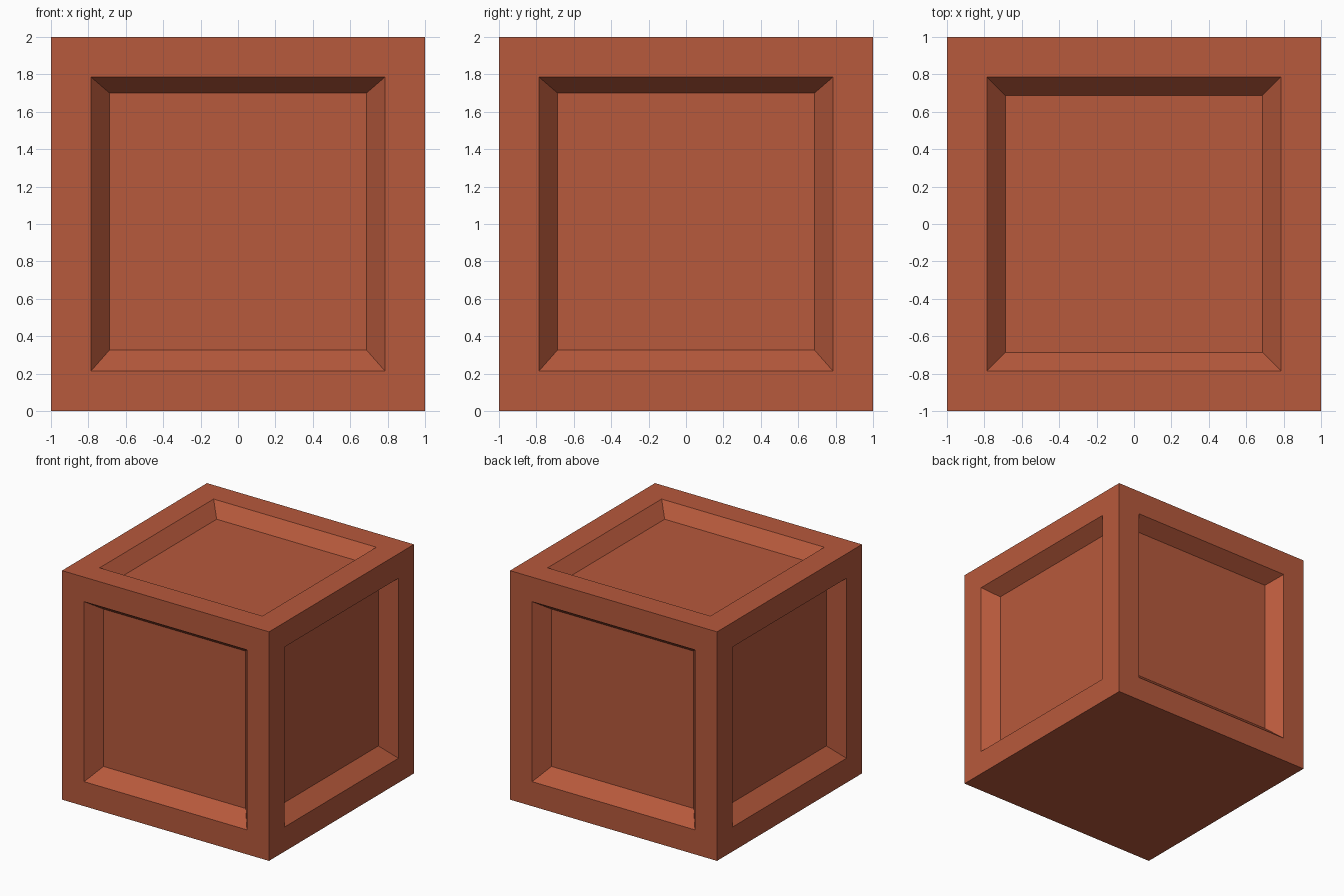
import bpy, bmesh
from mathutils import Vector

if "Cube" in bpy.data.objects:
    bpy.data.objects.remove(bpy.data.objects["Cube"])

SHIFT = 0.013          # recessed panels sit slightly high
DEPTH = 0.125          # recess depth before the shift

paint = bpy.data.materials.new("brick_red")
paint.diffuse_color = (0.474, 0.100, 0.045, 1)
paint.use_nodes = True
paint.node_tree.nodes["Principled BSDF"].inputs["Base Color"].default_value = paint.diffuse_color

# Crate: solid cube, every face but the bottom gets a frame and a bevelled recess
bm = bmesh.new()
bmesh.ops.create_cube(bm, size=2)
bmesh.ops.translate(bm, verts=bm.verts, vec=(0, 0, 1))
bm.normal_update()
panels = [f for f in bm.faces if f.normal.z > -0.5]

# Flat outer frame, then the sloped border
bmesh.ops.inset_individual(bm, faces=panels, thickness=0.214, use_even_offset=True)
bmesh.ops.inset_individual(bm, faces=panels, thickness=0.099, use_even_offset=True)

# Push panels inward along their outward axis
for f in panels:
    c = f.calc_center_median() - Vector((0, 0, 1))
    move = c.normalized() * -DEPTH + Vector((0, 0, SHIFT))
    bmesh.ops.translate(bm, verts=f.verts, vec=move)

bmesh.ops.recalc_face_normals(bm, faces=bm.faces)
mesh = bpy.data.meshes.new("crate")
bm.to_mesh(mesh)
bm.free()
mesh.materials.append(paint)
crate = bpy.data.objects.new("crate", mesh)
bpy.context.collection.objects.link(crate)
